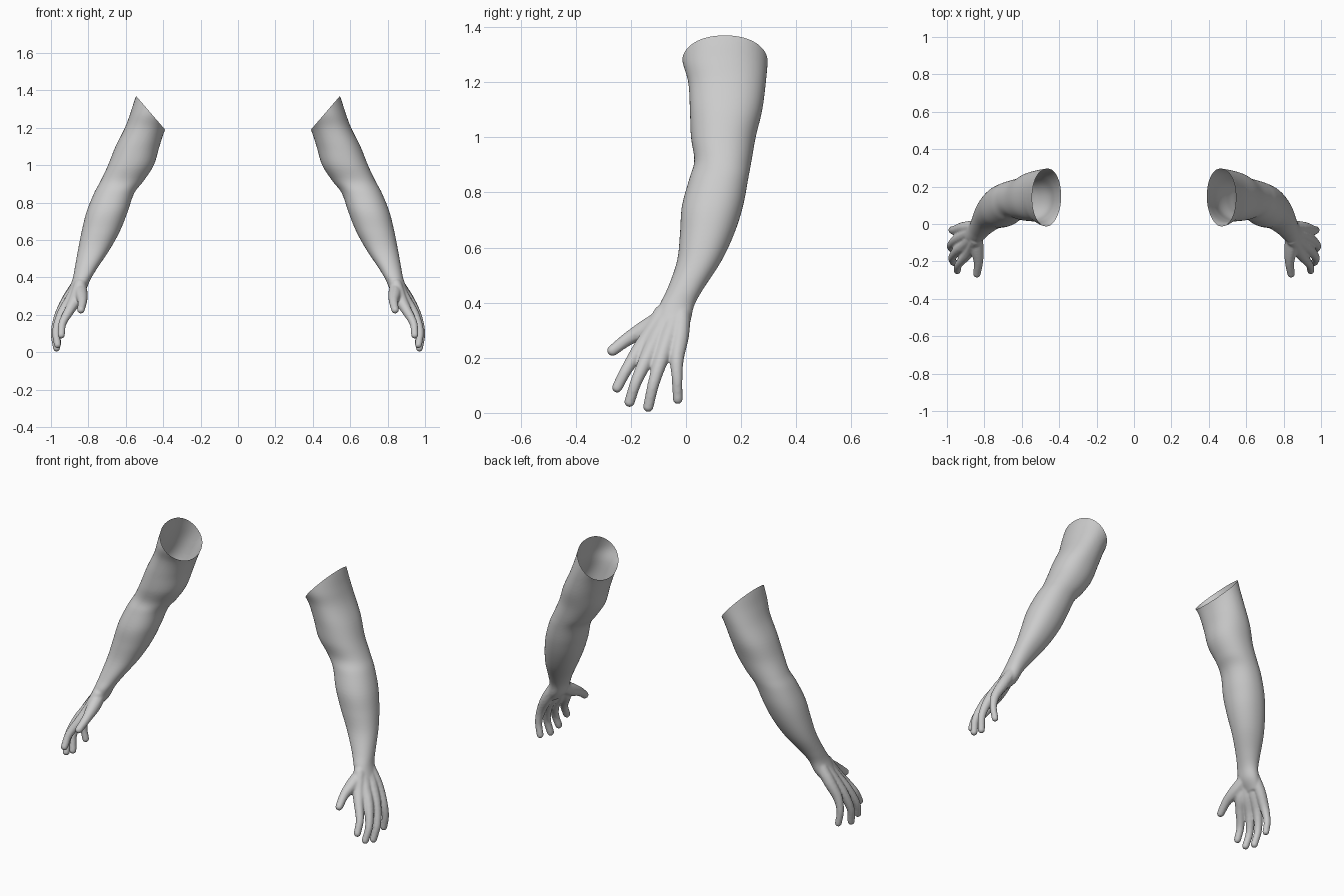
import bpy, bmesh, math
from mathutils import Vector, Matrix

if "Cube" in bpy.data.objects:
    bpy.data.objects.remove(bpy.data.objects["Cube"])

VOXEL = 0.005
skin = bpy.data.materials.new("light_grey")
skin.diffuse_color = (0.6, 0.6, 0.6, 1)
skin.use_nodes = True
skin.node_tree.nodes["Principled BSDF"].inputs["Base Color"].default_value = skin.diffuse_color

# Level sections of the arm: height, inner x, outer x, front y, back y
SECTIONS = [
    (1.45, .27, .505, -.02, .30), (1.37, .29, .545, -.018, .30),
    (1.28, .335, .575, -.014, .297), (1.20, .385, .605, .008, .29),
    (1.10, .42, .655, .014, .277), (1.00, .45, .695, .018, .253),
    (.915, .505, .735, .03, .238), (.85, .555, .77, .012, .226),
    (.75, .59, .81, -.015, .207), (.65, .63, .835, -.022, .175),
    (.55, .685, .855, -.033, .128), (.45, .752, .873, -.068, .063),
    (.39, .788, .885, -.097, .03), (.33, .815, .908, -.11, .016),
    (.28, .86, .925, -.10, -.005),
]

# Digit chains from wrist to tip: x, y, z, radius
DIGITS = {
    "thumb": [(.845, -.06, .355, .036), (.838, -.135, .31, .036),
              (.832, -.205, .272, .026), (.84, -.267, .226, .021)],
    "index": [(.845, -.085, .36, .034), (.87, -.13, .28, .035),
              (.90, -.172, .225, .028), (.938, -.217, .155, .022), (.945, -.25, .092, .020)],
    "middle": [(.85, -.06, .36, .034), (.89, -.10, .28, .036),
               (.94, -.138, .205, .029), (.972, -.18, .115, .022), (.965, -.205, .04, .020)],
    "ring": [(.855, -.035, .36, .034), (.905, -.06, .28, .036),
             (.955, -.09, .195, .028), (.98, -.118, .105, .022), (.97, -.137, .022, .020)],
    "little": [(.86, -.015, .36, .033), (.912, -.02, .28, .032),
               (.957, -.033, .195, .026), (.973, -.032, .12, .020), (.962, -.03, .05, .019)],
}


def smooth_path(rows, steps):
    """Catmull-Rom interpolation through rows of numbers."""
    pts = [Vector(r) for r in rows]
    pts = [2 * pts[0] - pts[1]] + pts + [2 * pts[-1] - pts[-2]]
    out = []
    for i in range(1, len(pts) - 2):
        a, b, c, d = pts[i - 1:i + 3]
        for k in range(steps):
            t = k / steps
            out.append(0.5 * (2 * b + (c - a) * t + (2 * a - 5 * b + 4 * c - d) * t * t
                              + (3 * b - a - 3 * c + d) * t ** 3))
    return out + [pts[-2]]


def add_limb(bm, sides=48):
    """Loft the upper arm and forearm, closed at both ends."""
    rings = []
    for z, x0, x1, y0, y1 in smooth_path(SECTIONS, 5):
        ring = []
        for i in range(sides):
            a = 2 * math.pi * i / sides
            c, s = math.cos(a), math.sin(a)
            c, s = (math.copysign(abs(v) ** 0.93, v) for v in (c, s))
            ring.append(bm.verts.new(((x0 + x1) / 2 + (x1 - x0) / 2 * c,
                                      (y0 + y1) / 2 + (y1 - y0) / 2 * s, z)))
        rings.append(ring)
    for r, q in zip(rings, rings[1:]):
        for i in range(sides):
            j = (i + 1) % sides
            bm.faces.new((r[i], q[i], q[j], r[j]))
    bm.faces.new(rings[0])
    bm.faces.new(rings[-1][::-1])


def add_digit(bm, chain):
    """Sweep a rounded, tapering digit along its chain."""
    for x, y, z, r in smooth_path(chain, 14):
        bmesh.ops.create_icosphere(bm, subdivisions=2, radius=r,
                                   matrix=Matrix.Translation((x, y, z)))


# Fuse limb, palm and digits into one smooth skin
bm = bmesh.new()
add_limb(bm)
for chain in DIGITS.values():
    add_digit(bm, chain)
bmesh.ops.recalc_face_normals(bm, faces=bm.faces)
mesh = bpy.data.meshes.new("right_arm")
bm.to_mesh(mesh)
bm.free()
arm = bpy.data.objects.new("right_arm", mesh)
bpy.context.collection.objects.link(arm)
remesh = arm.modifiers.new("fuse", 'REMESH')
remesh.mode = 'VOXEL'
remesh.voxel_size = VOXEL
relax = arm.modifiers.new("relax", 'SMOOTH')
relax.factor = 0.5
relax.iterations = 10
graph = bpy.context.evaluated_depsgraph_get()
fused = bpy.data.meshes.new_from_object(arm.evaluated_get(graph))
arm.modifiers.clear()

# Slice the shoulder end open along a slanted plane
bm = bmesh.new()
bm.from_mesh(fused)
bmesh.ops.bisect_plane(bm, geom=bm.verts[:] + bm.edges[:] + bm.faces[:],
                       plane_co=(.545, 0, 1.37), plane_no=(-.18, 0, .155),
                       clear_outer=True)
for f in bm.faces:
    f.smooth = True
    f.material_index = 0
fused.materials.clear()
fused.materials.append(skin)
bm.to_mesh(fused)
arm.data = fused
fused.name = "right_arm"

# Mirrored left arm
for v in bm.verts:
    v.co.x = -v.co.x
bmesh.ops.reverse_faces(bm, faces=bm.faces)
left = bpy.data.meshes.new("left_arm")
bm.to_mesh(left)
bm.free()
left.materials.append(skin)
bpy.context.collection.objects.link(bpy.data.objects.new("left_arm", left))
